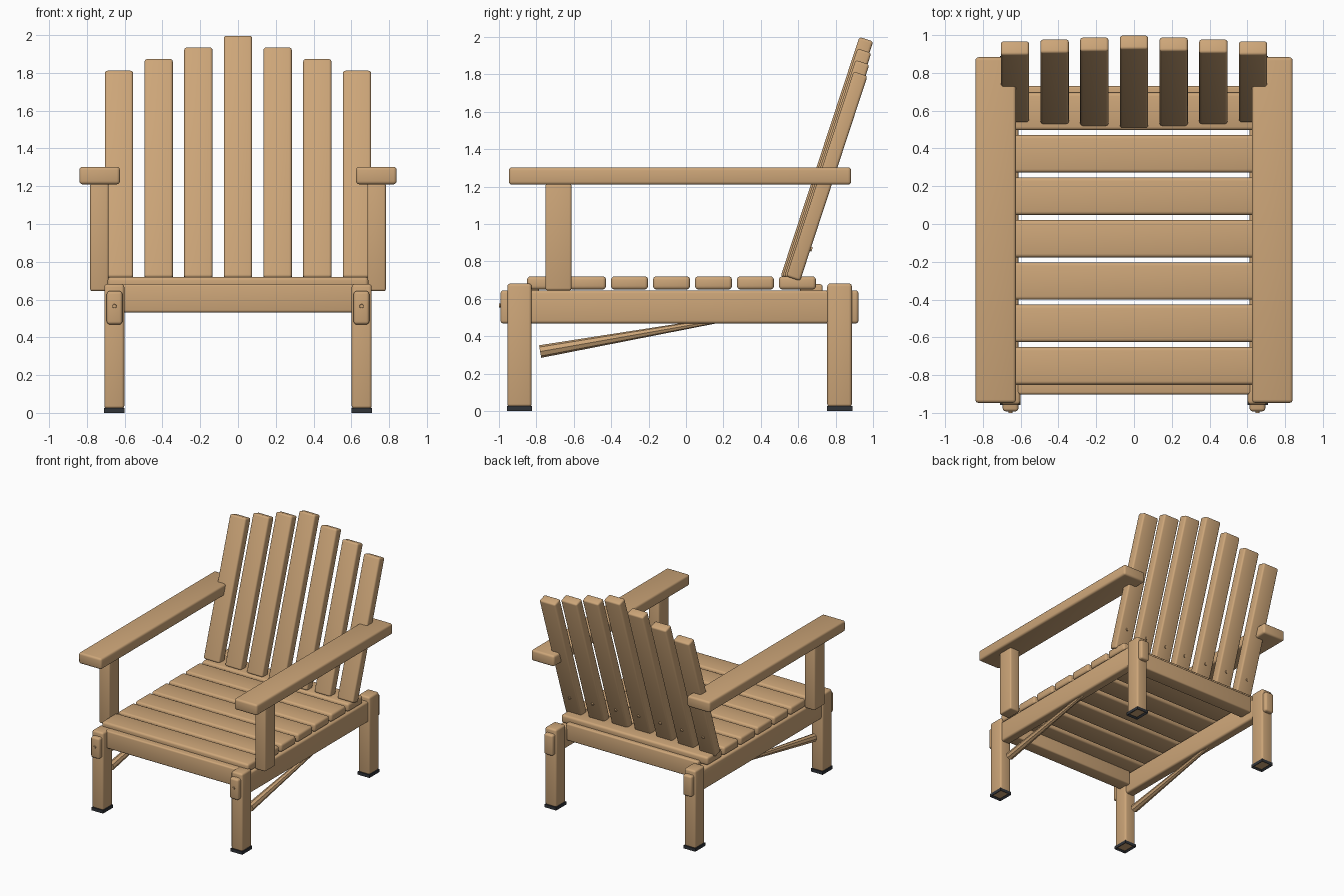
import bpy, bmesh
from math import radians, cos, sin
from mathutils import Matrix, Vector

if "Cube" in bpy.data.objects:
    bpy.data.objects.remove(bpy.data.objects["Cube"], do_unlink=True)


def material(name, rgb):
    mat = bpy.data.materials.new(name)
    mat.use_nodes = True
    mat.diffuse_color = (*rgb, 1)
    mat.node_tree.nodes["Principled BSDF"].inputs["Base Color"].default_value = (*rgb, 1)
    return mat


WOOD = material("warm wood", (0.61, 0.38, 0.19))
RUBBER = material("dark rubber", (0.03, 0.033, 0.04))


def finish(name, bm, mats=(WOOD,)):
    bmesh.ops.recalc_face_normals(bm, faces=bm.faces)
    mesh = bpy.data.meshes.new(name)
    bm.to_mesh(mesh)
    bm.free()
    for mat in mats:
        mesh.materials.append(mat)
    obj = bpy.data.objects.new(name, mesh)
    bpy.context.collection.objects.link(obj)
    bpy.ops.object.select_all(action='DESELECT')
    obj.select_set(True)
    bpy.context.view_layer.objects.active = obj
    bpy.ops.object.shade_smooth_by_angle(angle=radians(35))
    return obj


def board_mesh(x, y, z, bevel):
    """Rounded board spanning the given (low, high) ranges."""
    bm = bmesh.new()
    size = [r[1] - r[0] for r in (x, y, z)]
    mid = [(r[1] + r[0]) / 2 for r in (x, y, z)]
    bmesh.ops.create_cube(bm, size=1, matrix=Matrix.Translation(mid) @ Matrix.Diagonal((*size, 1)))
    if bevel:
        bmesh.ops.bevel(bm, geom=bm.edges[:], offset=bevel, segments=3,
                        profile=0.5, affect='EDGES')
    return bm


def board(name, x, y, z, bevel=0.012):
    return finish(name, board_mesh(x, y, z, bevel))


def rod(name, a, b, r1, r2, sides=12):
    a, b = Vector(a), Vector(b)
    bm = bmesh.new()
    turn = (b - a).to_track_quat('Z', 'Y').to_matrix().to_4x4()
    bmesh.ops.create_cone(bm, cap_ends=True, segments=sides, radius1=r1, radius2=r2,
                          depth=(b - a).length,
                          matrix=Matrix.Translation((a + b) / 2) @ turn)
    return finish(name, bm)


def foot_pad(name, x, y):
    """Rubber cap with a recessed wooden centre underneath."""
    bm = board_mesh(x, y, (0, 0.026), 0)
    under = min(bm.faces, key=lambda f: f.calc_center_median().z)
    bmesh.ops.inset_individual(bm, faces=[under], thickness=0.022)
    bmesh.ops.translate(bm, verts=under.verts, vec=(0, 0, 0.012))
    under.material_index = 1
    finish(name, bm, (RUBBER, WOOD))


# Mirrored frame: legs, rails, armrests and braces
for side, s in (("left", 1), ("right", -1)):
    def span(lo, hi):
        return tuple(sorted((s * lo, s * hi)))

    for end, y in (("front", (-0.955, -0.825)), ("back", (0.755, 0.887))):
        board(f"{end}_leg_{side}", span(0.602, 0.708), y, (0.022, 0.682), 0.016)
        foot_pad(f"{end}_foot_{side}", span(0.6, 0.71), (y[0] - 0.002, y[1] + 0.002))
    board(f"side_rail_{side}", span(0.612, 0.695), (-0.992, 0.922), (0.468, 0.645), 0.016)
    rod(f"rail_plug_{side}", (s * 0.654, -0.98, 0.565), (s * 0.654, -1, 0.565), 0.013, 0.01)
    board(f"arm_post_{side}", span(0.685, 0.783), (-0.752, -0.612), (0.645, 1.215))
    board(f"armrest_{side}", span(0.625, 0.84), (-0.947, 0.883), (1.21, 1.303), 0.017)
    rod(f"brace_{side}", (s * 0.655, -0.78, 0.318), (s * 0.655, 0.3, 0.508), 0.034, 0.012, 8)

# Cross beams under the seat
board("front_beam", (-0.62, 0.62), (-0.902, -0.785), (0.532, 0.682))
board("back_beam", (-0.62, 0.62), (0.61, 0.73), (0.532, 0.678))

# Seat slats
for i in range(7):
    y = -0.85 + i * 0.2245
    board(f"seat_slat_{i + 1}", (-0.69, 0.69), (y, y + 0.198), (0.65, 0.72), 0.018)

# Fanned back slats, tallest in the middle, with a plug behind each
TILT = radians(18.2)
for i in range(-3, 4):
    k = abs(i)
    base = Vector((i * 0.21, 0.506 + 0.01 * k, 0.72))
    length = (1.28 - 0.0615 * k) / cos(TILT)
    pose = Matrix.Translation(base) @ Matrix.Rotation(-TILT, 4, 'X')
    slat = board(f"back_slat_{i + 4}", (-0.075, 0.075), (0, 0.078), (0, length), 0.014)
    slat.data.transform(pose)
    rod(f"back_plug_{i + 4}", pose @ Vector((0, 0.07, 0.18)),
        pose @ Vector((0, 0.086, 0.18)), 0.014, 0.011)
